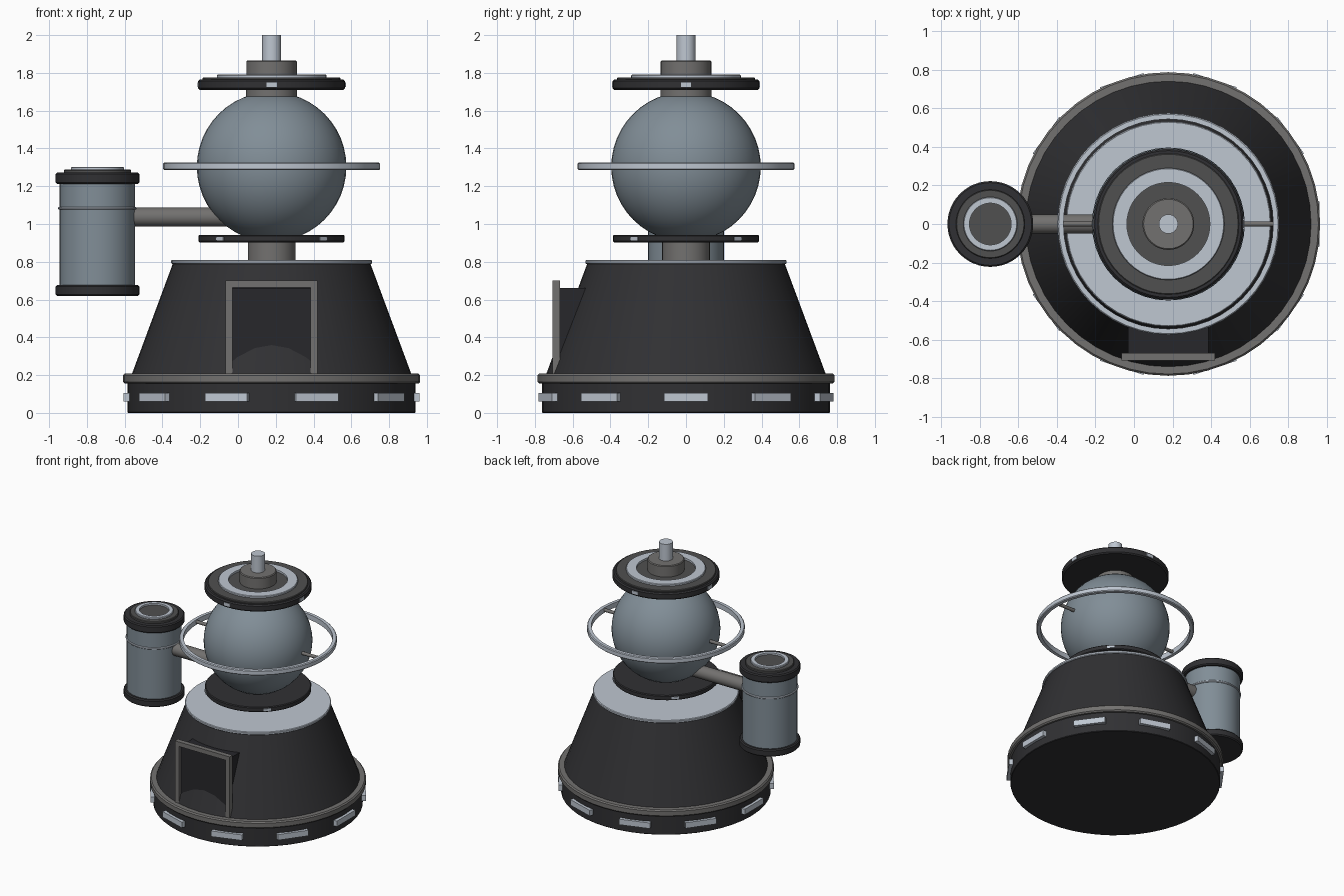
import bpy, bmesh, math
from mathutils import Matrix

if "Cube" in bpy.data.objects:
    bpy.data.objects.remove(bpy.data.objects["Cube"])

CX, DX = 0.178, -0.744      # axes of the main tower and the side drum


def material(name, c):
    m = bpy.data.materials.new(name)
    m.diffuse_color = (*c, 1)
    m.use_nodes = True
    m.node_tree.nodes["Principled BSDF"].inputs["Base Color"].default_value = m.diffuse_color
    return m


BLACK = material("black", (0.03, 0.03, 0.033))
CHAR = material("charcoal", (0.08, 0.08, 0.08))
GREY = material("warm_grey", (0.17, 0.165, 0.16))
STEEL = material("steel_blue", (0.22, 0.27, 0.31))
LIGHT = material("light_metal", (0.52, 0.57, 0.64))
DOOR = material("door_dark", (0.02, 0.02, 0.024))


def finish(name, bm, mat, smooth=True):
    bmesh.ops.recalc_face_normals(bm, faces=bm.faces)
    me = bpy.data.meshes.new(name)
    bm.to_mesh(me)
    bm.free()
    me.materials.append(mat)
    ob = bpy.data.objects.new(name, me)
    bpy.context.collection.objects.link(ob)
    if smooth:
        bpy.ops.object.select_all(action='DESELECT')
        ob.select_set(True)
        bpy.context.view_layer.objects.active = ob
        bpy.ops.object.shade_smooth_by_angle(angle=math.radians(35))
    return ob


def lathe(name, prof, x, mat, seg=48, closed=False):
    """Revolve (radius, z) points; open profiles get flat end caps."""
    bm = bmesh.new()
    rings = [[bm.verts.new((x + r * math.cos(2 * math.pi * i / seg),
                            r * math.sin(2 * math.pi * i / seg), z))
              for i in range(seg)] for r, z in prof]
    pairs = list(zip(rings, rings[1:]))
    if closed:
        pairs.append((rings[-1], rings[0]))
    else:
        bm.faces.new(rings[0])
        bm.faces.new(rings[-1])
    for a, b in pairs:
        for i in range(seg):
            j = (i + 1) % seg
            bm.faces.new((a[i], a[j], b[j], b[i]))
    return finish(name, bm, mat)


def disc(name, r, z0, z1, x, mat, b=0.0, seg=48):
    prof = [(r, z0), (r, z1)]
    if b:
        prof = [(r - b, z0), (r, z0 + b), (r, z1 - b), (r - b, z1)]
    return lathe(name, prof, x, mat, seg)


def hoop(name, r0, r1, z0, z1, x, mat, b=0.004):
    return lathe(name, [(r0, z0), (r1 - b, z0), (r1, z0 + b), (r1, z1 - b),
                        (r1 - b, z1), (r0, z1)], x, mat, closed=True)


def box(name, x0, x1, y0, y1, z0, z1, mat, rot=None):
    bm = bmesh.new()
    bmesh.ops.create_cube(bm, size=1, matrix=Matrix.Translation(
        ((x0 + x1) / 2, (y0 + y1) / 2, (z0 + z1) / 2)) @ Matrix.Diagonal(
        (x1 - x0, y1 - y0, z1 - z0, 1)))
    if rot is not None:     # turn about the tower axis
        bm.transform(Matrix.Translation((CX, 0, 0)) @ Matrix.Rotation(rot, 4, 'Z'))
    return finish(name, bm, mat, False)


def windows(name, n, start, r, w, z0, z1):
    for k in range(n):
        box(f"{name}_{k + 1}", r - 0.04, r, -w / 2, w / 2, z0, z1, LIGHT,
            math.radians(start + 360 * k / n))


def rod(name, xa, xb, z, r, mat):
    bm = bmesh.new()
    bmesh.ops.create_cone(bm, cap_ends=True, segments=24, radius1=r, radius2=r,
                          depth=xb - xa,
                          matrix=Matrix.Translation(((xa + xb) / 2, 0, z))
                          @ Matrix.Rotation(math.pi / 2, 4, 'Y'))
    return finish(name, bm, mat)


# base and conical hull
disc("base", 0.763, 0, 0.16, CX, BLACK, 0.004)
disc("base_rim", 0.786, 0.155, 0.208, CX, GREY, 0.009)
windows("base_window", 10, 0, 0.783, 0.235, 0.06, 0.105)
lathe("hull", [(0.742, 0.2), (0.523, 0.79)], CX, BLACK)
disc("hull_top", 0.532, 0.788, 0.81, CX, LIGHT, 0.005)

# doorway
box("door_housing", -0.03, 0.386, -0.683, -0.4, 0.205, 0.66, DOOR)
box("door_post_left", -0.066, -0.03, -0.706, -0.668, 0.205, 0.70, GREY)
box("door_post_right", 0.384, 0.42, -0.706, -0.668, 0.205, 0.70, GREY)
box("door_lintel", -0.03, 0.384, -0.706, -0.668, 0.664, 0.70, GREY)

# neck and lower disc
disc("neck", 0.126, 0.80, 0.95, CX, GREY)
disc("lower_disc", 0.387, 0.903, 0.943, CX, BLACK, 0.006)
windows("lower_window", 4, 45, 0.391, 0.055, 0.913, 0.932)

# sphere, orbit ring and its struts
bm = bmesh.new()
bmesh.ops.create_uvsphere(bm, u_segments=40, v_segments=24, radius=0.396,
                          matrix=Matrix.Translation((CX, 0, 1.303)))
finish("sphere", bm, STEEL)
hoop("orbit_ring", 0.543, 0.574, 1.285, 1.326, CX, LIGHT, 0.006)
rod("ring_strut_right", CX + 0.37, CX + 0.555, 1.305, 0.013, GREY)
rod("ring_strut_left", CX - 0.555, CX - 0.37, 1.305, 0.013, GREY)

# upper disc, hub and mast
disc("upper_collar", 0.135, 1.67, 1.715, CX, GREY)
disc("upper_disc", 0.389, 1.71, 1.765, CX, BLACK, 0.009)
disc("upper_plate", 0.365, 1.76, 1.776, CX, CHAR, 0.004)
hoop("upper_light_ring", 0.215, 0.29, 1.77, 1.791, CX, LIGHT)
windows("upper_window", 4, 0, 0.393, 0.055, 1.725, 1.75)
disc("hub", 0.134, 1.77, 1.866, CX, GREY, 0.006)
disc("mast", 0.05, 1.86, 2.0, CX, LIGHT, seg=24)

# side drum and connecting arm
rod("arm", DX + 0.15, CX - 0.02, 1.037, 0.05, GREY)
disc("drum_body", 0.2, 0.67, 1.22, DX, STEEL)
hoop("drum_band", 0.19, 0.208, 1.076, 1.09, DX, LIGHT)
disc("drum_bottom_cap", 0.222, 0.62, 0.676, DX, BLACK, 0.008)
disc("drum_top_cap", 0.222, 1.212, 1.272, DX, BLACK, 0.008)
disc("drum_lid", 0.178, 1.265, 1.288, DX, CHAR, 0.004)
hoop("drum_light_ring", 0.108, 0.14, 1.28, 1.302, DX, LIGHT)
